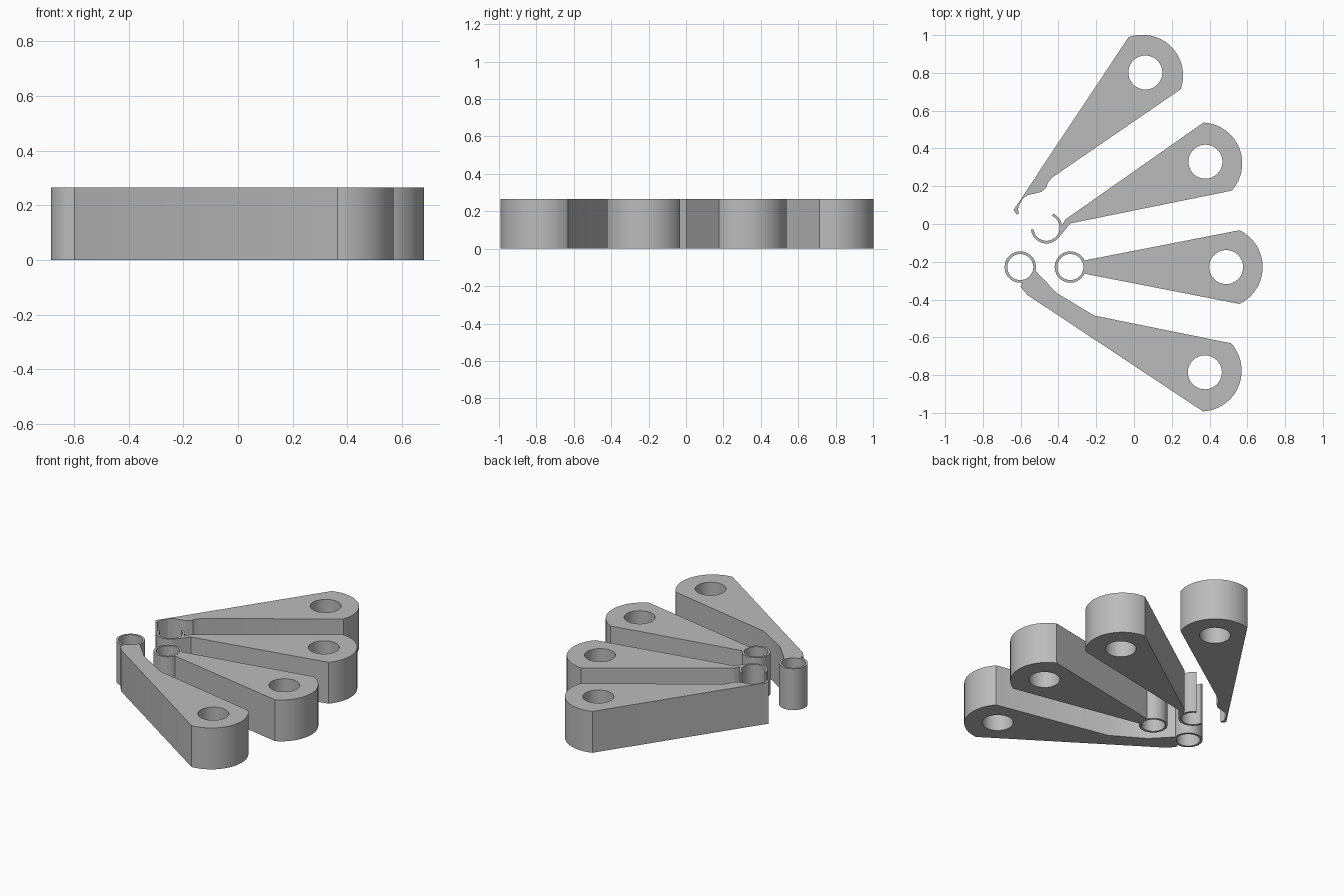
import bpy, bmesh
from math import radians, cos, sin, atan2, hypot, pi
from mathutils import Vector, Matrix

HEIGHT = 0.265
HOLE_R = 0.09        # pin hole in each head
RING_OUT, RING_IN = 0.083, 0.069

if "Cube" in bpy.data.objects:
    bpy.data.objects.remove(bpy.data.objects["Cube"])

grey = bpy.data.materials.new("plain grey")
grey.use_nodes = True
colour = (0.5, 0.5, 0.5, 1)
grey.diffuse_color = colour
grey.node_tree.nodes["Principled BSDF"].inputs["Base Color"].default_value = colour


def arc(centre, radius, start, end, steps=32):
    """Points along an arc, angles in degrees."""
    return [(centre[0] + radius * cos(radians(start + (end - start) * i / steps)),
             centre[1] + radius * sin(radians(start + (end - start) * i / steps)))
            for i in range(steps + 1)]


def circle(centre, radius):
    return arc(centre, radius, 0, 360, 48)[:-1]


def head(hole, angle):
    """Rounded outer end of an arm, from its right corner to its left corner."""
    turn = Matrix.Rotation(radians(angle), 2)
    r, back, half = 0.216, -0.023, 0.195
    a = math_angle = atan2(half, 0.07 - back) * 180 / pi
    r = hypot(half, 0.07 - back)
    return [tuple(Vector(hole) + turn @ Vector(p)) for p in arc((back, 0), r, -a, a)]


def extrude(name, outline, holes):
    """Solid plate from an outline with round holes."""
    bm = bmesh.new()
    for loop in [outline] + holes:
        vs = [bm.verts.new((x, y, 0)) for x, y in loop]
        for i, v in enumerate(vs):
            bm.edges.new((vs[i - 1], v))
    bmesh.ops.triangle_fill(bm, use_beauty=True, use_dissolve=False, edges=bm.edges[:])
    top = bmesh.ops.extrude_face_region(bm, geom=bm.faces[:], use_keep_orig=True)
    moved = [g for g in top["geom"] if isinstance(g, bmesh.types.BMVert)]
    bmesh.ops.translate(bm, verts=moved, vec=(0, 0, HEIGHT))
    bmesh.ops.recalc_face_normals(bm, faces=bm.faces[:])
    mesh = bpy.data.meshes.new(name)
    bm.to_mesh(mesh)
    bm.free()
    mesh.materials.append(grey)
    obj = bpy.data.objects.new(name, mesh)
    bpy.context.collection.objects.link(obj)
    bpy.ops.object.select_all(action='DESELECT')
    obj.select_set(True)
    bpy.context.view_layer.objects.active = obj
    bpy.ops.object.shade_smooth_by_angle(angle=radians(20))


# Front arm: bent neck ending in a closed ring
hole, ring = (0.375, -0.785), (-0.602, -0.228)
extrude("front_arm",
        head(hole, -22.5) + [(-0.21, -0.485), (-0.41, -0.365)]
        + arc(ring, RING_OUT, -14, 277) + [(-0.60, -0.333), (-0.565, -0.375)],
        [circle(hole, HOLE_R), circle(ring, RING_IN)])

# Straight arm: symmetric wedge with a closed ring
hole, ring = (0.488, -0.228), (-0.337, -0.228)
extrude("straight_arm",
        head(hole, 0) + arc(ring, RING_OUT, 25, 335),
        [circle(hole, HOLE_R), circle(ring, RING_IN)])

# Middle arm: ring left open at the back as a hook
hole, ring = (0.378, 0.33), (-0.463, -0.02)
extrude("middle_arm",
        head(hole, 22.5) + [(-0.362, 0.025)]
        + arc(ring, RING_OUT, 10, 65, 8)
        + arc(ring, RING_IN, 65, -173)
        + arc(ring, RING_OUT, -173, -35) + [(-0.337, 0.003)],
        [circle(hole, HOLE_R)])

# Back arm: scooped inner end with a thin curved tip
hole = (0.06, 0.802)
extrude("back_arm",
        head(hole, 45)
        + [(-0.62, 0.10), (-0.638, 0.075), (-0.62, 0.05), (-0.61, 0.055),
           (-0.615, 0.08), (-0.605, 0.105), (-0.59, 0.132), (-0.565, 0.153),
           (-0.53, 0.16), (-0.49, 0.17), (-0.463, 0.195), (-0.458, 0.215),
           (-0.435, 0.245)],
        [circle(hole, HOLE_R)])
